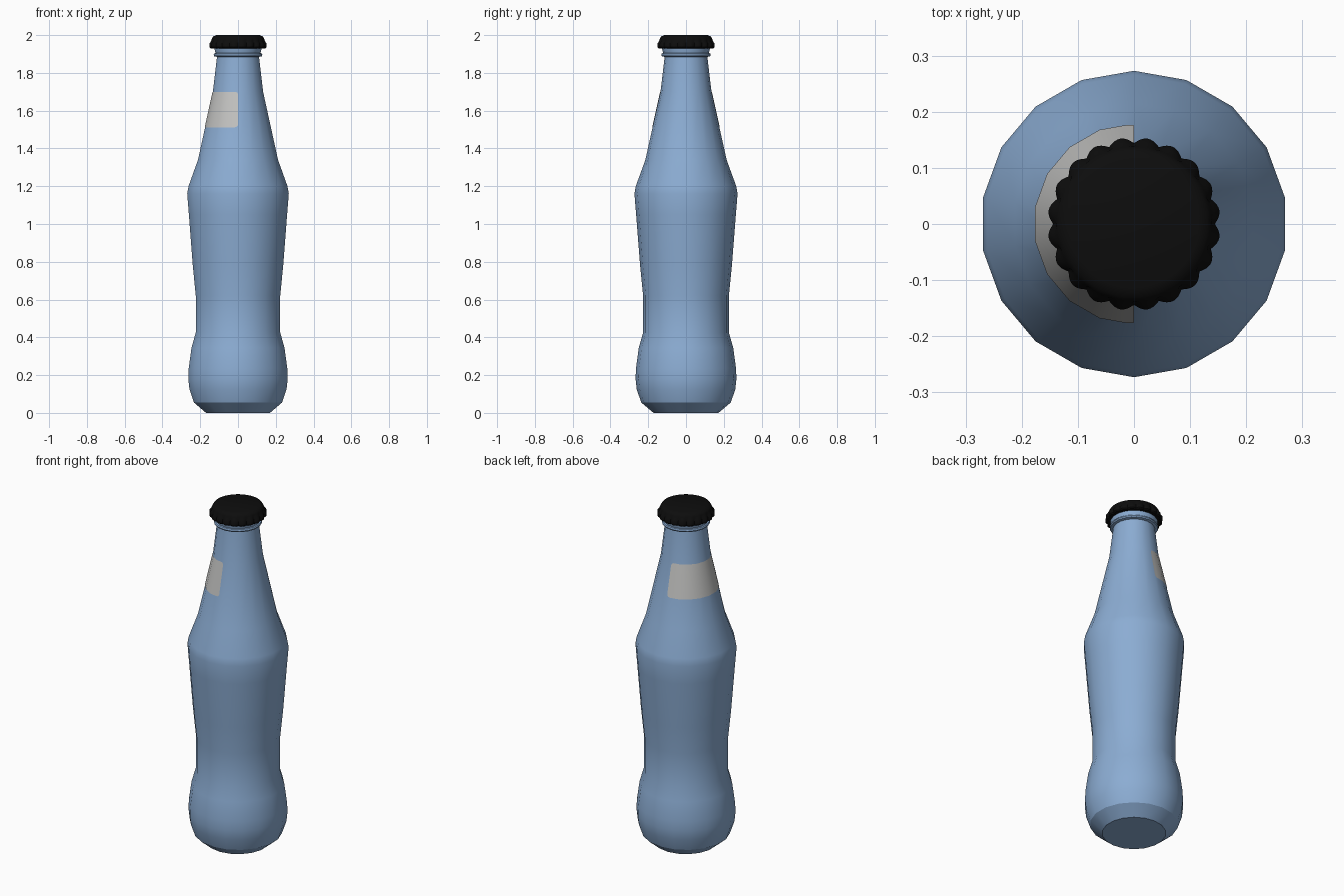
import bpy
import bmesh
from math import sin, cos, pi, radians

if "Cube" in bpy.data.objects:
    bpy.data.objects.remove(bpy.data.objects["Cube"], do_unlink=True)

SIDES = 18
STEP = 2 * pi / SIDES


def material(name, colour):
    mat = bpy.data.materials.new(name)
    mat.use_nodes = True
    mat.diffuse_color = (*colour, 1)
    bsdf = next(n for n in mat.node_tree.nodes if n.type == "BSDF_PRINCIPLED")
    bsdf.inputs["Base Color"].default_value = (*colour, 1)
    bsdf.inputs["Roughness"].default_value = 0.5
    return mat


def finish(bm, name, mat, angle):
    mesh = bpy.data.meshes.new(name)
    bm.to_mesh(mesh)
    bm.free()
    obj = bpy.data.objects.new(name, mesh)
    bpy.context.collection.objects.link(obj)
    mesh.materials.append(mat)
    bpy.ops.object.select_all(action="DESELECT")
    obj.select_set(True)
    bpy.context.view_layer.objects.active = obj
    bpy.ops.object.shade_smooth_by_angle(angle=radians(angle))
    return obj


def lathe(name, profile, count, mat, angle, radius_at):
    """Stack rings for the profile points and close both ends."""
    bm = bmesh.new()
    rings = []
    for point in profile:
        ring = []
        for i in range(count):
            a = pi / 2 + 2 * pi * i / count
            r = radius_at(point, a)
            ring.append(bm.verts.new((r * cos(a), r * sin(a), point[1])))
        rings.append(ring)
    for low, high in zip(rings, rings[1:]):
        for i in range(count):
            j = (i + 1) % count
            bm.faces.new((low[i], low[j], high[j], high[i]))
    bm.faces.new(rings[0][::-1])
    bm.faces.new(rings[-1])
    return finish(bm, name, mat, angle)


blue = material("bottle blue", (0.26, 0.415, 0.65))
grey = material("label grey", (0.54, 0.54, 0.53))
black = material("cap black", (0.004, 0.004, 0.004))

# Bottle body: (radius, height) from the foot to the lip
body = [(0.172, 0), (0.237, 0.055), (0.261, 0.125), (0.267, 0.18), (0.265, 0.235),
        (0.250, 0.345), (0.227, 0.425), (0.227, 0.62), (0.243, 0.78),
        (0.264, 1.05), (0.273, 1.16), (0.266, 1.2), (0.215, 1.34),
        (0.135, 1.70), (0.113, 1.885), (0.128, 1.888), (0.131, 1.895),
        (0.128, 1.903), (0.121, 1.905), (0.129, 1.935), (0.129, 1.95)]
lathe("bottle_body", body, SIDES, blue, 30, lambda p, a: p[0])

# Crown cap: (radius, height, depth of the crimped flutes)
cap = [(0.138, 1.93, 0.009), (0.144, 1.936, 0.010), (0.144, 1.955, 0.010),
       (0.139, 1.966, 0.006), (0.138, 1.982, 0), (0.131, 1.993, 0), (0.115, 2.0, 0)]
lathe("crown_cap", cap, 160, black, 40, lambda p, a: p[0] + p[2] * abs(sin(10 * a)))


# Label: a band wrapped round the right half of the neck, corners rounded
def neck_point(a, z):
    r = 0.215 + (0.135 - 0.215) * (z - 1.34) / (1.70 - 1.34)
    local = (a - pi / 2) % STEP - STEP / 2
    r = r * cos(STEP / 2) / cos(local) + 0.002
    return (r * cos(a), r * sin(a), z)


BOTTOM, TOP, CORNER = 1.512, 1.70, 0.016
bend = CORNER / 0.155
insets = [bend * (1 - cos(t * pi / 8)) for t in range(5)]
angles = [pi / 2 + d for d in insets]
angles += [pi / 2 + STEP * i for i in range(1, SIDES // 2)]
angles += [3 * pi / 2 - d for d in reversed(insets)]
bm = bmesh.new()
columns = []
for a in angles:
    edge = min(a - pi / 2, 3 * pi / 2 - a)
    k = max(0, 1 - edge / bend)
    trim = CORNER * (1 - max(0, 1 - k * k) ** 0.5)
    low, high = BOTTOM + trim, TOP - trim
    columns.append([bm.verts.new(neck_point(a, low + (high - low) * t / 4))
                    for t in range(5)])
for left, right in zip(columns, columns[1:]):
    for t in range(4):
        bm.faces.new((left[t], right[t], right[t + 1], left[t + 1]))
finish(bm, "neck_label", grey, 30)
